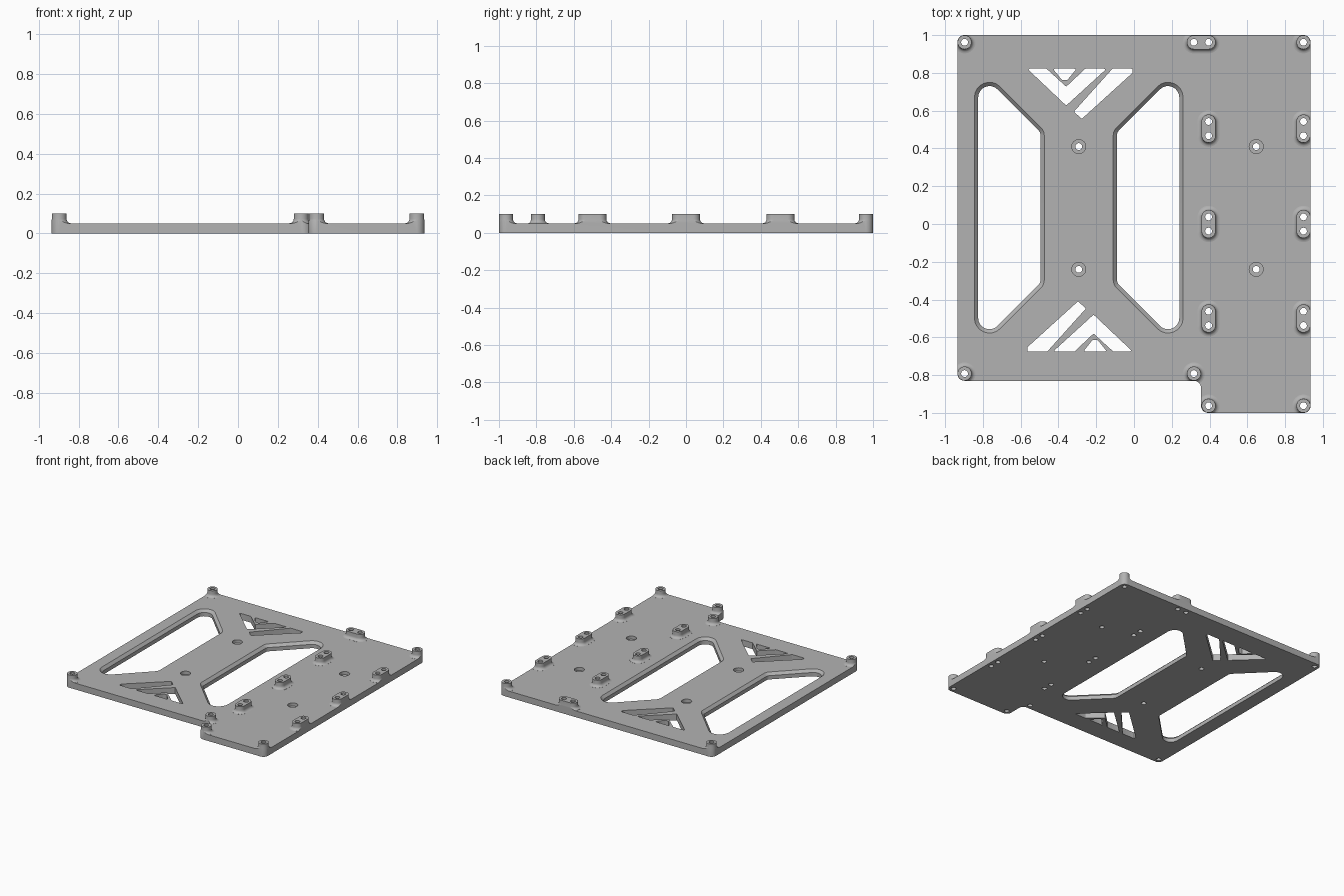
import bpy, bmesh, math
from mathutils import Vector

cube = bpy.data.objects.get("Cube")
if cube:
    bpy.data.objects.remove(cube, do_unlink=True)

THICK = 0.05      # plate thickness
TOP = 0.10        # height of the standoffs
POST_R = 0.037
HOLE_R = 0.018
FOOT = 0.022      # flare at the base of a standoff

grey = bpy.data.materials.new("plate grey")
grey.use_nodes = True
grey.diffuse_color = (0.45, 0.45, 0.45, 1)
grey.node_tree.nodes["Principled BSDF"].inputs["Base Color"].default_value = grey.diffuse_color


def rounded(points, radii, inset=0.0, steps=8):
    """Polygon with an arc at every corner; inset shrinks a convex outline."""
    pts = [Vector(p) for p in points]
    out = []
    for i, (p, r) in enumerate(zip(pts, radii)):
        u = (pts[i - 1] - p).normalized()
        v = (pts[(i + 1) % len(pts)] - p).normalized()
        half = math.acos(max(-1, min(1, u.dot(v)))) / 2
        centre = p + (u + v).normalized() * (r / math.sin(half))
        start = p + u * (r / math.tan(half)) - centre
        first = math.atan2(start.y, start.x)
        sweep = math.pi - 2 * half
        if u.x * v.y - u.y * v.x > 0:      # turn direction of the corner
            sweep = -sweep
        for k in range(steps + 1):
            t = first + sweep * k / steps
            out.append(centre + Vector((math.cos(t), math.sin(t))) * (r - inset))
    return out


def capsule(a, b, r, steps=16):
    """Outline of a slot from a to b, or a circle when they coincide."""
    a, b = Vector(a), Vector(b)
    d = b - a
    ang = math.atan2(d.y, d.x) if d.length else 0
    out = []
    for c, turn in ((b, -math.pi / 2), (a, math.pi / 2)):
        for k in range(steps + (1 if d.length else 0)):
            t = ang + turn + math.pi * k / steps
            out.append(c + r * Vector((math.cos(t), math.sin(t))))
    return out


def loft(bm, rings):
    """Closed solid through a stack of (outline, z) rings."""
    loops = [[bm.verts.new((p.x, p.y, z)) for p in ring] for ring, z in rings]
    n = len(loops[0])
    faces = []
    for lo, hi in zip(loops, loops[1:]):
        for i in range(n):
            j = (i + 1) % n
            faces.append(bm.faces.new((lo[i], lo[j], hi[j], hi[i])))
    faces.append(bm.faces.new(loops[0][::-1]))
    faces.append(bm.faces.new(loops[-1]))
    bmesh.ops.recalc_face_normals(bm, faces=faces)


def finish(bm, name):
    mesh = bpy.data.meshes.new(name)
    bm.to_mesh(mesh)
    bm.free()
    mesh.materials.append(grey)
    ob = bpy.data.objects.new(name, mesh)
    bpy.context.scene.collection.objects.link(ob)
    return ob


# Slab, trimmed to its outline after the standoffs are added
slab = bmesh.new()
square = [Vector(p) for p in ((-1.1, -1.1), (1.1, -1.1), (1.1, 1.1), (-1.1, 1.1))]
loft(slab, [(square, 0), (square, THICK)])
plate = finish(slab, "mounting_plate")

# Outline with the step at the front
trim = bmesh.new()
outline = rounded([(-0.935, -0.83), (0.355, -0.83), (0.355, -1), (0.935, -1),
                   (0.935, 1), (-0.935, 1)], [0.038] * 6)
loft(trim, [(outline, -0.1), (outline, 0.2)])
trim = finish(trim, "outline_trim")

# Standoffs: single posts and double slots, each with a flared foot
E, S = 0.897, 0.395
standoffs = [(c, c) for c in ((-E, 0.962), (E, 0.962), (-E, -0.792),
                              (0.317, -0.792), (S, -0.962), (E, -0.962))]
standoffs.append(((0.317, 0.962), (S, 0.962)))
standoffs += [((x, y - 0.0375), (x, y + 0.0375)) for x in (S, E) for y in (-0.5, 0, 0.505)]
posts, cuts = bmesh.new(), bmesh.new()
for a, b in standoffs:
    rings = [(capsule(a, b, POST_R + FOOT), THICK / 2)]
    for k in range(6):
        t = k / 5 * math.pi / 2
        rings.append((capsule(a, b, POST_R + FOOT * (1 - math.sin(t))),
                      THICK + 0.0005 + FOOT * (1 - math.cos(t))))
    rings.append((capsule(a, b, POST_R), TOP))
    loft(posts, rings)
    for c in {a, b}:
        hole = capsule(c, c, HOLE_R)
        loft(cuts, [(hole, -0.05), (hole, 0.15)])
posts = finish(posts, "standoffs")

# Counterbored screw holes
for x in (-0.2925, 0.647):
    for y in (0.41, -0.24):
        small, big = capsule((x, y), (x, y), HOLE_R), capsule((x, y), (x, y), POST_R)
        loft(cuts, [(small, -0.05), (small, 0.025), (big, 0.025), (big, 0.15)])

# Two large windows with a chamfered upper edge
CX, CY = -0.2925, 0.0865
for side in (-1, 1):
    shape = [(CX + side * dx, CY + dy) for dx, dy in
             ((0.5525, -0.777), (0.5525, 0.777), (0.1825, 0.407), (0.1825, -0.407))]
    radii = [0.08, 0.08, 0.06, 0.06]
    loft(cuts, [(rounded(shape, radii, d), z) for d, z in
                ((0.02, -0.05), (0.02, THICK - 0.02), (-0.01, THICK + 0.01))])

# Chevron slits at the back, turned half a circle for the front
slits = [
    [(-0.43, 0.822), (-0.304, 0.822), (-0.353, 0.762), (-0.381, 0.762)],
    [(-0.565, 0.822), (-0.463, 0.822), (-0.359, 0.727), (-0.258, 0.822),
     (-0.145, 0.822), (-0.359, 0.627)],
    [(-0.114, 0.822), (-0.008, 0.822), (-0.008, 0.80), (-0.277, 0.556), (-0.318, 0.595)],
]
for s in slits:
    for pts in (s, [(-0.573 - x, 0.147 - y) for x, y in s]):
        ring = rounded(pts, [0.005] * len(pts), steps=4)
        loft(cuts, [(ring, -0.05), (ring, 0.15)])
cuts = finish(cuts, "openings")

# Combine everything into one solid plate
for helper, op in ((posts, 'UNION'), (trim, 'INTERSECT'), (cuts, 'DIFFERENCE')):
    mod = plate.modifiers.new(helper.name, 'BOOLEAN')
    mod.object, mod.operation, mod.solver = helper, op, 'EXACT'
bpy.context.view_layer.update()
result = bpy.data.meshes.new_from_object(plate.evaluated_get(bpy.context.evaluated_depsgraph_get()))
plate.modifiers.clear()
plate.data = result
for helper in (posts, trim, cuts):
    bpy.data.objects.remove(helper, do_unlink=True)

for ob in bpy.context.selected_objects:
    ob.select_set(False)
plate.select_set(True)
bpy.context.view_layer.objects.active = plate
bpy.ops.object.shade_smooth_by_angle(angle=math.radians(30))
